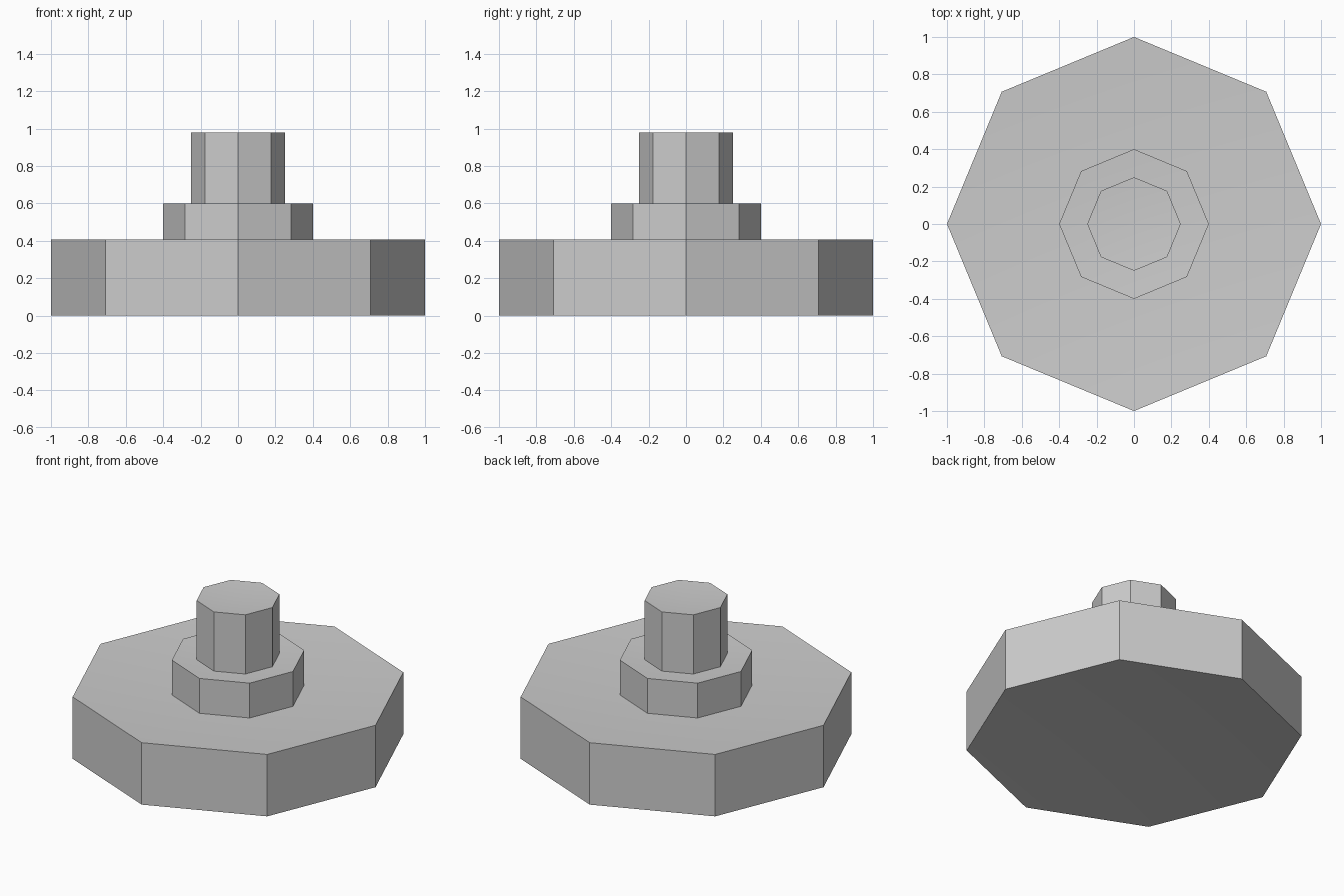
import bpy
import math

# Remove the default cube
cube = bpy.data.objects.get("Cube")
if cube:
    bpy.data.objects.remove(cube, do_unlink=True)

# Single plain grey material
grey = bpy.data.materials.new("mid_grey")
grey.use_nodes = True
colour = (0.61, 0.61, 0.61, 1.0)
grey.diffuse_color = colour
grey.node_tree.nodes["Principled BSDF"].inputs["Base Color"].default_value = colour


def octagon_tier(name, radius, bottom, top):
    """Eight-sided prism whose end caps dish gently in towards their centres."""
    bpy.ops.mesh.primitive_cylinder_add(
        vertices=8, radius=radius, depth=top - bottom, end_fill_type='TRIFAN',
        location=(0, 0, (bottom + top) / 2))
    tier = bpy.context.object
    tier.name = name
    tier.data.name = name
    for vert in tier.data.vertices:
        if vert.co.xy.length < radius / 2:
            vert.co.z -= math.copysign(0.06 * radius, vert.co.z)
    bpy.ops.object.shade_smooth_by_angle(angle=math.radians(30))
    tier.data.materials.append(grey)
    return tier


# Stacked tiers: wide base, collar and post, each seated in the dish below
octagon_tier("base", 1.0, 0.0, 0.407)
octagon_tier("collar", 0.4, 0.36, 0.6)
octagon_tier("post", 0.25, 0.585, 0.98)
